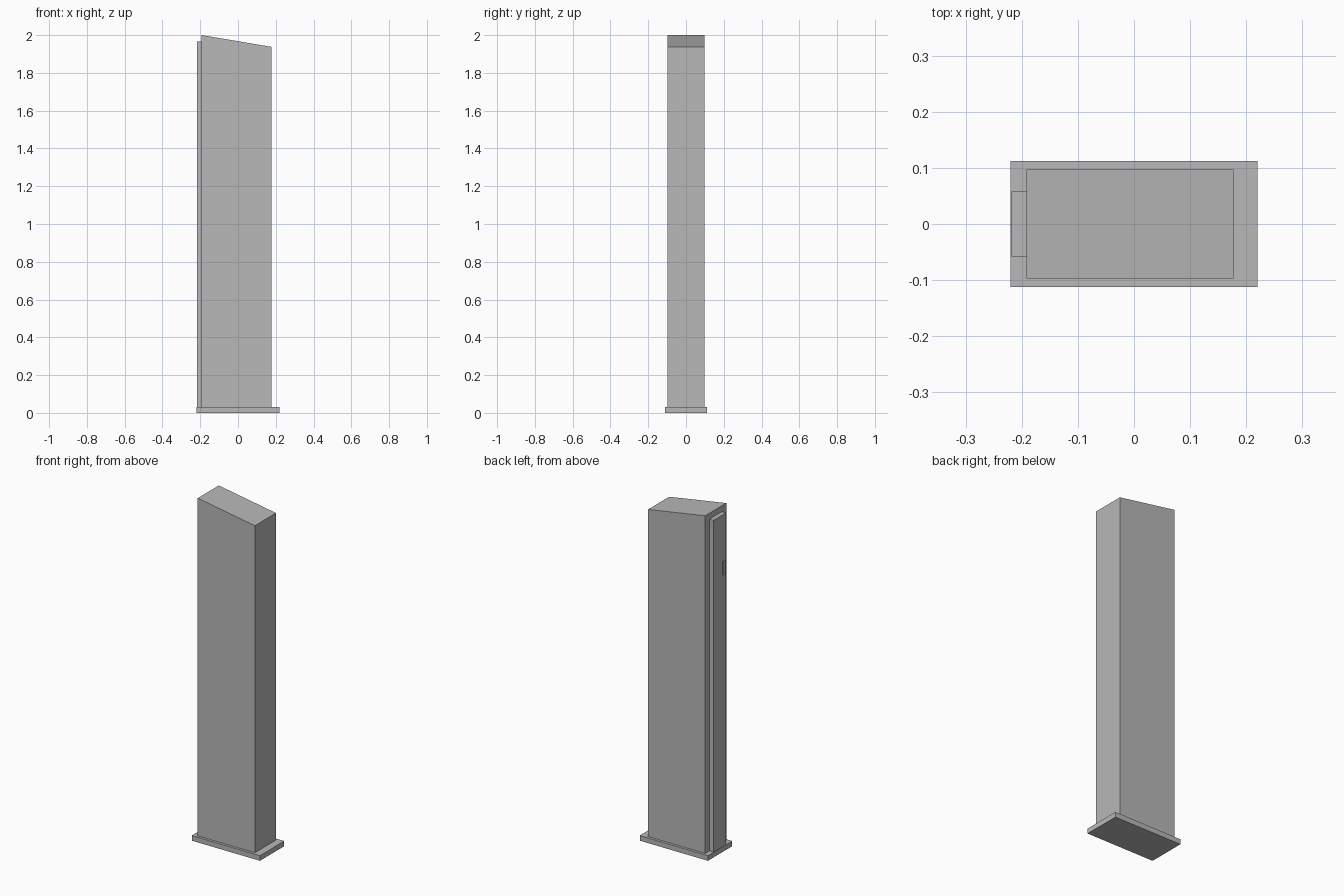
import bpy
import bmesh

cube = bpy.data.objects.get("Cube")
if cube:
    bpy.data.objects.remove(cube, do_unlink=True)

grey = bpy.data.materials.new("plain grey")
grey.use_nodes = True
colour = (0.48, 0.48, 0.48, 1)
grey.diffuse_color = colour
grey.node_tree.nodes["Principled BSDF"].inputs["Base Color"].default_value = colour


def block(name, x, half_y, z, right_top=None, y_mid=0):
    """Box over the x and z ranges; right_top lowers the top on the +x side."""
    bm = bmesh.new()
    bmesh.ops.create_cube(bm, size=1)
    for v in bm.verts:
        on_right, on_top = v.co.x > 0, v.co.z > 0
        v.co.x = x[on_right]
        v.co.y = y_mid + (half_y if v.co.y > 0 else -half_y)
        v.co.z = z[on_top]
        if on_top and on_right and right_top is not None:
            v.co.z = right_top
    mesh = bpy.data.meshes.new(name)
    bm.to_mesh(mesh)
    bm.free()
    mesh.materials.append(grey)
    obj = bpy.data.objects.new(name, mesh)
    bpy.context.collection.objects.link(obj)
    return obj


# Floor plate and tall cabinet with a sloping top
block("base_plate", (-0.22, 0.22), 0.112, (0, 0.03))
block("cabinet", (-0.192, 0.177), 0.097, (0.03, 2.0), right_top=1.938)

# Narrow panel on the side, with a small grip slot near one edge
panel = block("side_panel", (-0.218, -0.192), 0.0575, (0.03, 1.965))
cutter = block("slot_cutter", (-0.23, -0.208), 0.009, (1.61, 1.69), y_mid=-0.039)
cutter.hide_render = True
cutter.hide_set(True)
slot = panel.modifiers.new("grip_slot", "BOOLEAN")
slot.operation = "DIFFERENCE"
slot.solver = "EXACT"
slot.object = cutter

# Bake the slot, then drop the helper
bpy.context.view_layer.objects.active = panel
panel.select_set(True)
bpy.ops.object.modifier_apply(modifier=slot.name)
bpy.data.objects.remove(cutter, do_unlink=True)
